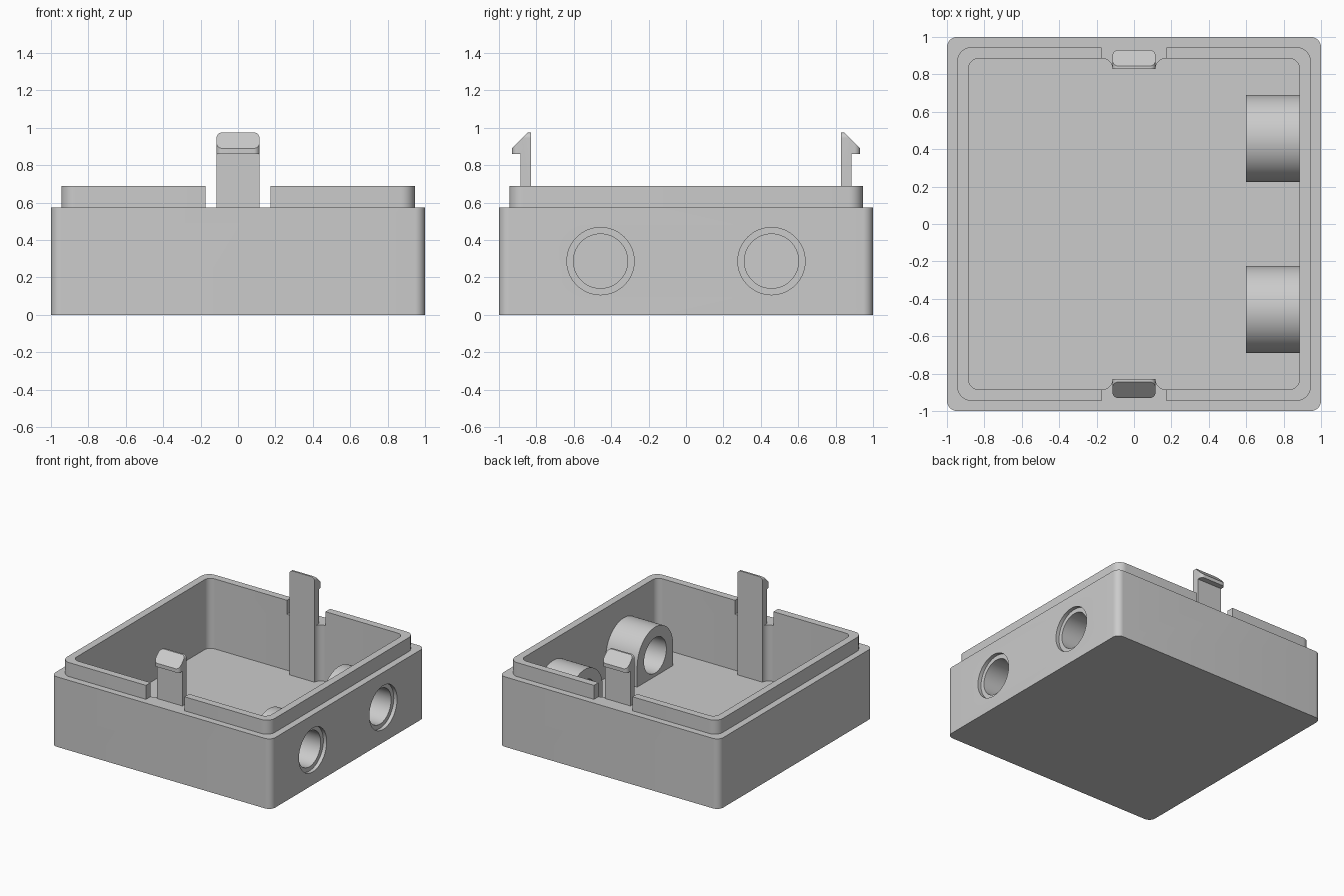
import bpy, bmesh
from math import sin, cos, pi, radians

if "Cube" in bpy.data.objects:
    bpy.data.objects.remove(bpy.data.objects["Cube"], do_unlink=True)

GREY = (0.6, 0.6, 0.6, 1)
grey = bpy.data.materials.new("light grey plastic")
grey.use_nodes = True
grey.diffuse_color = GREY
grey.node_tree.nodes["Principled BSDF"].inputs["Base Color"].default_value = GREY

WALL, FLOOR, RIM, LIP_TOP = 0.885, 0.115, 0.575, 0.69   # inner wall and levels
PORT_Y, PORT_Z = 0.457, 0.287
CLIP_W = 0.115


def arc(cx, cy, r, a0, a1, n=10):
    steps = [radians(a0 + (a1 - a0) * i / n) for i in range(n + 1)]
    return [(cx + r * cos(a), cy + r * sin(a)) for a in steps]


def rounded(x0, x1, y0, y1, r):
    return (arc(x1 - r, y1 - r, r, 0, 90) + arc(x0 + r, y1 - r, r, 90, 180)
            + arc(x0 + r, y0 + r, r, 180, 270) + arc(x1 - r, y0 + r, r, 270, 360))


def prism(name, pts, axis, lo, hi):
    """Extrude a 2D outline along an axis; the outline uses the other two axes in order."""
    place = {"x": lambda a, b, t: (t, a, b),
             "y": lambda a, b, t: (a, t, b),
             "z": lambda a, b, t: (a, b, t)}[axis]
    bm = bmesh.new()
    bottom = [bm.verts.new(place(a, b, lo)) for a, b in pts]
    top = [bm.verts.new(place(a, b, hi)) for a, b in pts]
    bm.faces.new(bottom)
    bm.faces.new(top)
    for i in range(len(pts)):
        j = (i + 1) % len(pts)
        bm.faces.new((bottom[i], bottom[j], top[j], top[i]))
    bmesh.ops.recalc_face_normals(bm, faces=bm.faces)
    mesh = bpy.data.meshes.new(name)
    bm.to_mesh(mesh)
    bm.free()
    mesh.materials.append(grey)
    ob = bpy.data.objects.new(name, mesh)
    bpy.context.collection.objects.link(ob)
    return ob


def activate(ob):
    bpy.ops.object.select_all(action="DESELECT")
    ob.select_set(True)
    bpy.context.view_layer.objects.active = ob


def boolean(ob, tool, op="DIFFERENCE"):
    mod = ob.modifiers.new(op, "BOOLEAN")
    mod.operation, mod.solver, mod.object = op, "EXACT", tool
    activate(ob)
    bpy.ops.object.modifier_apply(modifier=mod.name)
    bpy.data.objects.remove(tool, do_unlink=True)


def smooth(ob):
    activate(ob)
    bpy.ops.object.shade_smooth_by_angle(angle=radians(30))


def square(size, r):
    return rounded(-size, size, -size, size, r)


# Open box with a stepped lip
box = prism("box_body", square(1, 0.055), "z", 0, RIM)
lip = prism("lip", square(0.945, 0.075), "z", RIM - 0.1, LIP_TOP)
boolean(box, lip, "UNION")
boolean(box, prism("cavity", square(WALL, 0.055), "z", FLOOR, 1))

# Gap in the lip at the front and back clips
gap = [(-0.175, RIM), (0.175, RIM), (0.175, 1), (-0.175, 1)]
for side in (-1, 1):
    lo, hi = sorted((side * 0.8, side * 1.1))
    boolean(box, prism("lip_gap", gap, "y", lo, hi))

# Cable ports: stepped holes in the wall, arched sleeves inside
for side, label in ((-1, "front"), (1, "back")):
    y = side * PORT_Y

    def bore(r, lo, hi):
        return prism("bore", arc(y, PORT_Z, r, 0, 360, 64)[:-1], "x", lo, hi)

    boolean(box, bore(0.145, 0.8, 1.1))
    boolean(box, bore(0.18, 0.97, 1.1))
    r = 0.233
    arch = arc(y, PORT_Z, r, 0, 180, 32) + [(y - r, FLOOR), (y + r, FLOOR)]
    sleeve = prism(label + "_port_sleeve", arch, "x", 0.6, WALL)
    boolean(sleeve, bore(0.145, 0.5, 1))
    smooth(sleeve)
smooth(box)

# Snap clips with rounded hooks and fillets to the wall
INNER, HOOK, TIP = 0.83, 0.93, 0.975
for side, label in ((-1, "front"), (1, "back")):
    outline = [(INNER, FLOOR), (WALL, FLOOR), (WALL, 0.86), (HOOK, 0.86),
               (HOOK, 0.89), (INNER + 0.015, TIP), (INNER, TIP)]
    clip = prism(label + "_snap_clip", [(side * y, z) for y, z in outline],
                 "x", -CLIP_W, CLIP_W)
    plan = rounded(-CLIP_W, CLIP_W, 0.7, HOOK, 0.03)
    boolean(clip, prism("plan", [(x, side * y) for x, y in plan], "z", 0, 1.1), "INTERSECT")
    front = rounded(-CLIP_W, CLIP_W, 0, TIP, 0.03)
    lo, hi = sorted((side * 0.7, side * 1.1))
    boolean(clip, prism("front", front, "y", lo, hi), "INTERSECT")
    smooth(clip)
    r = WALL - INNER
    for sx, hand in ((-1, "right"), (1, "left")):
        curve = arc(CLIP_W + r, INNER, r, 90, 180) + [(CLIP_W, WALL)]
        fillet = prism(f"{label}_{hand}_clip_fillet",
                       [(sx * x, side * y) for x, y in curve], "z", FLOOR, RIM)
        smooth(fillet)
